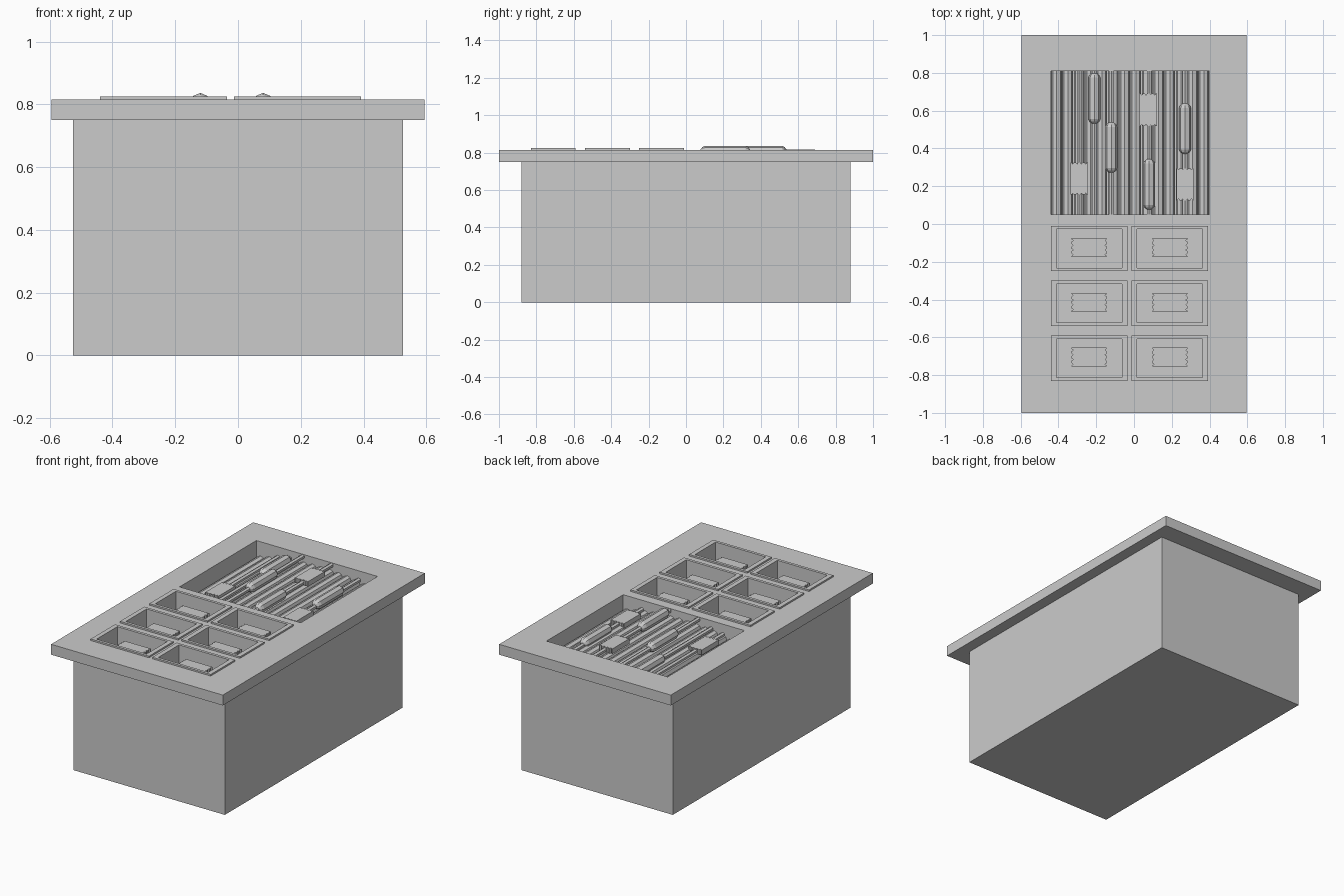
import bpy, bmesh, math
from mathutils import Matrix, Vector

cube = bpy.data.objects.get("Cube")
if cube:
    bpy.data.objects.remove(cube, do_unlink=True)

grey = bpy.data.materials.new("plain_grey")
grey.use_nodes = True
COLOUR = (0.6, 0.6, 0.6, 1)
grey.diffuse_color = COLOUR
grey.node_tree.nodes["Principled BSDF"].inputs["Base Color"].default_value = COLOUR


def finish(name, bm):
    bmesh.ops.recalc_face_normals(bm, faces=bm.faces)
    mesh = bpy.data.meshes.new(name)
    bm.to_mesh(mesh)
    bm.free()
    mesh.materials.append(grey)
    ob = bpy.data.objects.new(name, mesh)
    bpy.context.collection.objects.link(ob)
    return ob


def box_mesh(x0, x1, y0, y1, z0, z1):
    bm = bmesh.new()
    bmesh.ops.create_cube(bm, size=1)
    bm.transform(Matrix.Translation(((x0 + x1) / 2, (y0 + y1) / 2, (z0 + z1) / 2))
                 @ Matrix.Diagonal((x1 - x0, y1 - y0, z1 - z0, 1)))
    return bm


def rod(name, x, z, radius, y0, y1, sides=8):
    bm = bmesh.new()
    bmesh.ops.create_cone(bm, cap_ends=True, segments=sides, radius1=radius,
                          radius2=radius, depth=y1 - y0)
    bm.transform(Matrix.Translation((x, (y0 + y1) / 2, z))
                 @ Matrix.Rotation(math.pi / 2, 4, 'X'))
    return finish(name, bm)


def sausage(name, x, y, z, length=0.27, radius=0.033):
    # faceted ball stretched along its axis
    bm = bmesh.new()
    bmesh.ops.create_uvsphere(bm, u_segments=8, v_segments=7, radius=radius)
    for v in bm.verts:
        v.co.z += math.copysign(length / 2 - radius, v.co.z)
    bm.transform(Matrix.Translation((x, y, z)) @ Matrix.Rotation(math.pi / 2, 4, 'X'))
    return finish(name, bm)


def notched_block(name, centre, length, width, height, turn=0):
    # slab with four small notches in each end
    half, notch = width / 2, width / 16
    end = [(length / 2, -half)]
    for k in range(4):
        y = -half + width * (k + 0.5) / 4
        end += [(length / 2, y - notch), (length / 2 - 0.008, y), (length / 2, y + notch)]
    end.append((length / 2, half))
    outline = end + [(-x, -y) for x, y in end]
    bm = bmesh.new()
    face = bm.faces.new([bm.verts.new((x, y, -height / 2)) for x, y in outline])
    new = bmesh.ops.extrude_face_region(bm, geom=[face])["geom"]
    bmesh.ops.translate(bm, vec=(0, 0, height),
                        verts=[g for g in new if isinstance(g, bmesh.types.BMVert)])
    bm.transform(Matrix.Translation(centre) @ Matrix.Rotation(turn, 4, 'Z'))
    return finish(name, bm)


# counter body and overhanging top
body = finish("counter_body", box_mesh(-0.525, 0.525, -0.88, 0.88, 0, 0.75))
top = finish("counter_top", box_mesh(-0.595, 0.595, -1, 1, 0.75, 0.815))

# grill pit and tray openings
PIT = (-0.44, 0.40, 0.05, 0.81)
cutters = [finish("pit_cutter", box_mesh(*PIT, 0.68, 0.9))]
TRAYS = [(x, y) for x in (-0.2375, 0.19) for y in (-0.13, -0.42, -0.71)]
HALF_X, HALF_Y = 0.202, 0.12
for x, y in TRAYS:
    cutters.append(finish("tray_cutter", box_mesh(
        x - HALF_X + 0.01, x + HALF_X - 0.01, y - HALF_Y + 0.01, y + HALF_Y - 0.01, 0.67, 0.9)))
for ob in (body, top):
    bpy.context.view_layer.objects.active = ob
    for cutter in cutters:
        mod = ob.modifiers.new("opening", 'BOOLEAN')
        mod.operation = 'DIFFERENCE'
        mod.solver = 'EXACT'
        mod.object = cutter
        bpy.ops.object.modifier_apply(modifier=mod.name)
for cutter in cutters:
    bpy.data.objects.remove(cutter, do_unlink=True)

# sunken trays, each holding a notched block
for x, y in TRAYS:
    bm = box_mesh(x - HALF_X, x + HALF_X, y - HALF_Y, y + HALF_Y, 0.66, 0.825)
    bmesh.ops.recalc_face_normals(bm, faces=bm.faces)
    lid = max(bm.faces, key=lambda f: f.calc_center_median().z)
    bmesh.ops.inset_region(bm, faces=[lid], thickness=0.025)
    for v in lid.verts:
        v.co.x -= math.copysign(0.011, v.co.x - x)
    well = bmesh.ops.extrude_face_region(bm, geom=[lid])["geom"]
    bmesh.ops.translate(bm, vec=(0, 0, -0.115),
                        verts=[g for g in well if isinstance(g, bmesh.types.BMVert)])
    if lid.is_valid:
        bmesh.ops.delete(bm, geom=[lid], context='FACES_ONLY')
    finish("tray", bm)
    notched_block("tray_block", Vector((x, y + 0.005, 0.743)), 0.185, 0.1, 0.066)

# grill bars, heaped slightly towards the middle
BARS = 14
for i in range(BARS):
    x = PIT[0] + (PIT[1] - PIT[0]) * (i + 0.5) / BARS
    rod("grill_bar", x, 0.745 - 0.28 * x * x, 0.028, PIT[2], PIT[3])

# skewers with sausages and meat pieces
for x, z in ((-0.29, 0.75), (-0.21, 0.765), (-0.12, 0.80), (0.08, 0.80), (0.27, 0.757)):
    rod("skewer", x, z, 0.014, PIT[2], PIT[3], 6)
for x, y, z in ((-0.21, 0.665, 0.768), (-0.12, 0.405, 0.804),
                (0.08, 0.21, 0.804), (0.27, 0.505, 0.765)):
    sausage("sausage", x, y, z)
for x, y, z in ((-0.29, 0.24, 0.753), (0.075, 0.605, 0.802), (0.27, 0.21, 0.757)):
    notched_block("meat_piece", Vector((x, y, z)), 0.17, 0.092, 0.032, math.pi / 2)
